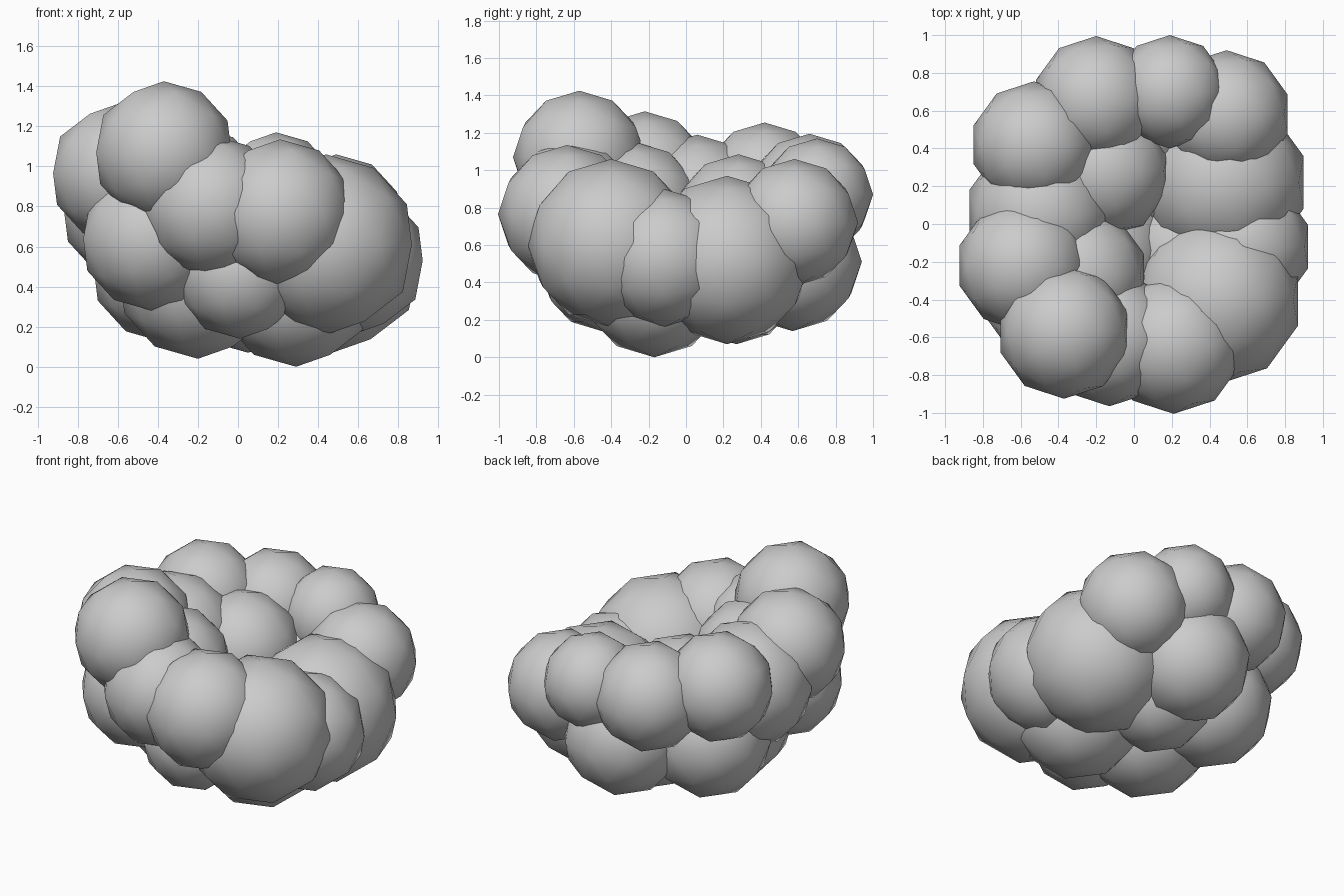
import bpy

def lobe(name, x, y, z, r):
    bpy.ops.mesh.primitive_ico_sphere_add(subdivisions=2, radius=r, location=(x, y, z))
    ob = bpy.context.object
    ob.name = name
    bpy.ops.object.shade_smooth()

# Raised outer ring of lobes, clockwise from the tall front left one
rim = [
    (-.37, -.57, 1.07, .355), (-.59, -.22, .965, .35), (-.53, .42, .92, .335),
    (-.2, .66, .86, .335), (.19, .70, .87, .30), (.49, .58, .72, .34),
    (.47, .22, .52, .45), (.57, -.12, .53, .37), (.44, -.40, .61, .45),
    (.21, -.635, .765, .37), (-.13, -.61, .80, .355),
]
# Lower outside lobes
under = [
    (-.43, -.40, .64, .36), (.01, -.45, .47, .33), (.29, -.17, .40, .40),
    (-.2, -.14, .45, .41), (.05, .57, .51, .37), (-.36, .27, .50, .38),
    (.05, .27, .42, .35),
]
# Lobes lining the hollow
inner = [(-.50, .06, .80, .39), (-.16, .28, .73, .355), (-.29, -.27, .79, .36)]

for label, group in (("rim_lobe", rim), ("under_lobe", under), ("inner_lobe", inner)):
    for i, s in enumerate(group):
        lobe(f"{label}_{i + 1}", *s)
